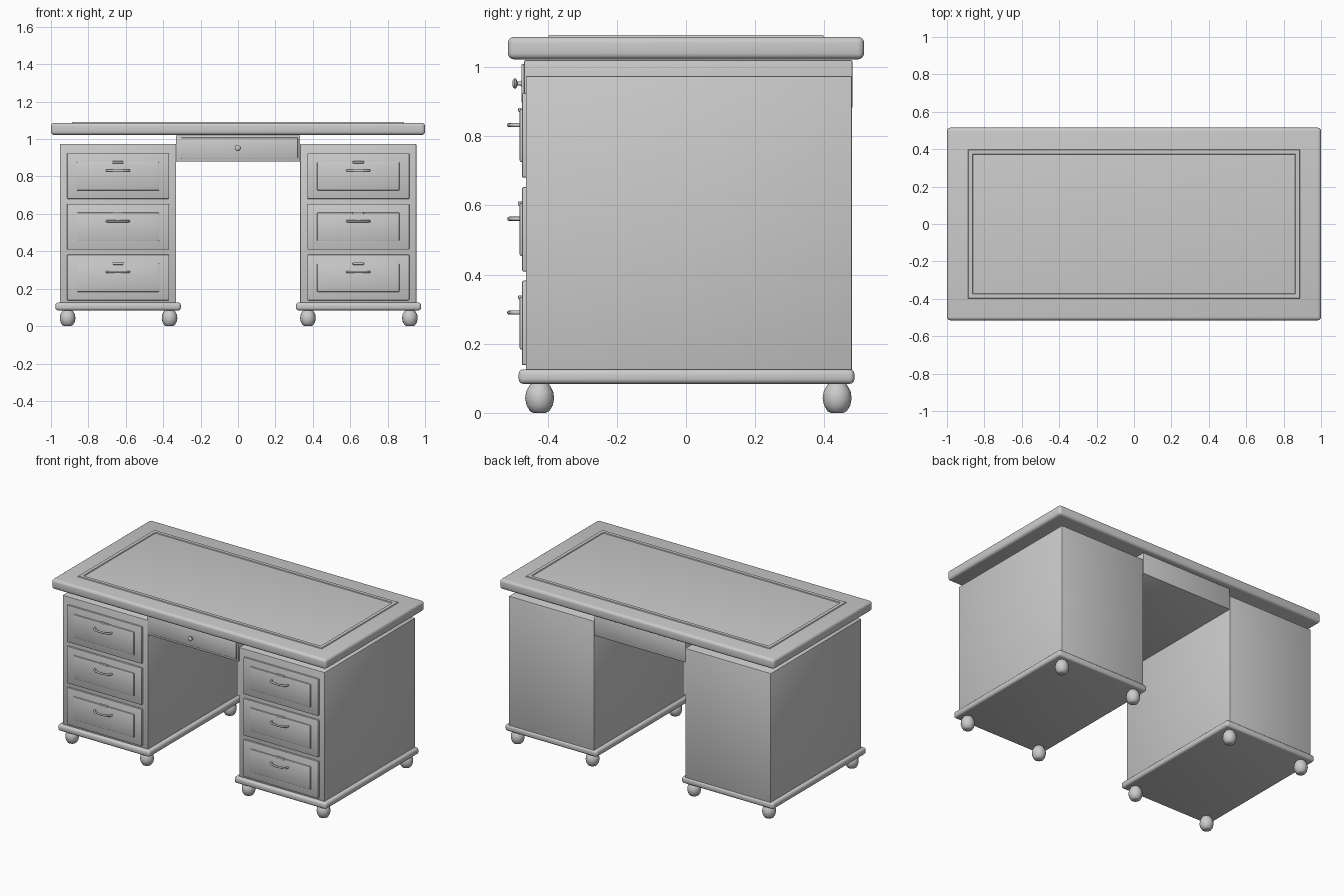
import bpy, bmesh
from math import radians, sin, cos, pi

if "Cube" in bpy.data.objects:
    bpy.data.objects.remove(bpy.data.objects["Cube"])


def smooth(ob, angle=35):
    bpy.ops.object.select_all(action='DESELECT')
    ob.select_set(True)
    bpy.context.view_layer.objects.active = ob
    bpy.ops.object.shade_smooth_by_angle(angle=radians(angle))


def from_bmesh(name, bm):
    bmesh.ops.recalc_face_normals(bm, faces=bm.faces[:])
    me = bpy.data.meshes.new(name)
    bm.to_mesh(me)
    bm.free()
    ob = bpy.data.objects.new(name, me)
    bpy.context.collection.objects.link(ob)
    return ob


def box(name, x, y, z, bevel=0.004, segments=2):
    """Rounded box from (min, max) pairs."""
    bm = bmesh.new()
    bmesh.ops.create_cube(bm, size=1)
    for v in bm.verts:
        for i, (a, b) in enumerate((x, y, z)):
            v.co[i] = a if v.co[i] < 0 else b
    bmesh.ops.bevel(bm, geom=bm.edges[:], offset=bevel, segments=segments,
                    profile=0.5, affect='EDGES')
    ob = from_bmesh(name, bm)
    smooth(ob)
    return ob


def lathe(name, profile, loc, sides=16, rot=(0, 0, 0)):
    """Closed turned part from (radius, height) points."""
    bm = bmesh.new()
    rings = [[bm.verts.new((r * cos(2 * pi * i / sides), r * sin(2 * pi * i / sides), z))
              for i in range(sides)] for r, z in profile]
    for a, b in zip(rings, rings[1:]):
        for i in range(sides):
            j = (i + 1) % sides
            bm.faces.new((a[i], a[j], b[j], b[i]))
    bm.faces.new(rings[0])
    bm.faces.new(rings[-1])
    ob = from_bmesh(name, bm)
    ob.location, ob.rotation_euler = loc, rot
    smooth(ob, 50)
    return ob


def handle(name, x, z):
    """Bow pull curving out from the drawer front."""
    cu = bpy.data.curves.new(name, 'CURVE')
    cu.dimensions = '3D'
    cu.bevel_depth, cu.bevel_resolution, cu.resolution_u = 0.006, 2, 6
    cu.use_fill_caps = True
    pts = [(-0.06, -0.478), (-0.054, -0.499), (-0.03, -0.508),
           (0.03, -0.508), (0.054, -0.499), (0.06, -0.478)]
    sp = cu.splines.new('BEZIER')
    sp.bezier_points.add(len(pts) - 1)
    for p, (px, py) in zip(sp.bezier_points, pts):
        p.co = (x + px, py, z)
        p.handle_left_type = p.handle_right_type = 'AUTO'
    ob = bpy.data.objects.new(name, cu)
    bpy.context.collection.objects.link(ob)


# Desk top slab
box("desk_top", (-1, 1), (-0.515, 0.515), (1.022, 1.087), 0.018, 4)

# Raised border strip on the writing surface
bm = bmesh.new()
loops = []
for hx, hy, z in ((0.89, 0.40, 1.084), (0.886, 0.396, 1.092),
                  (0.864, 0.374, 1.092), (0.86, 0.37, 1.084)):
    loops.append([bm.verts.new((sx * hx, sy * hy, z))
                  for sx, sy in ((-1, -1), (1, -1), (1, 1), (-1, 1))])
for k in range(4):
    a, b = loops[k], loops[(k + 1) % 4]
    for i in range(4):
        j = (i + 1) % 4
        bm.faces.new((a[i], a[j], b[j], b[i]))
from_bmesh("writing_surface_border", bm)

# Centre drawer unit spanning the knee space
box("centre_case", (-0.332, 0.332), (-0.468, 0.481), (0.88, 1.02))
box("centre_drawer_front", (-0.305, 0.32), (-0.476, -0.45), (0.896, 1.008))
lathe("centre_drawer_knob",
      [(0.01, 0), (0.006, 0.005), (0.006, 0.013), (0.014, 0.017),
       (0.015, 0.022), (0.009, 0.027)],
      (-0.002, -0.474, 0.952), 16, (radians(90), 0, 0))

# Turned bun foot profile
foot = [(0.018, 0), (0.028, 0.005), (0.038, 0.022), (0.042, 0.042),
        (0.039, 0.062), (0.029, 0.08), (0.02, 0.09)]

for side, cx in (("left", -0.642), ("right", 0.643)):
    # Pedestal cabinet and its plinth
    box(side + "_pedestal", (cx - 0.311, cx + 0.311), (-0.463, 0.48), (0.12, 0.974))
    box(side + "_plinth", (cx - 0.334, cx + 0.336), (-0.484, 0.487), (0.084, 0.126), 0.014, 3)
    # Feet
    for fx in (cx - 0.269, cx + 0.276):
        for fy in (-0.423, 0.437):
            lathe(side + "_foot", foot, (fx, fy, 0))
    # Three drawers, each with raised panel, escutcheon and pull
    for n in range(3):
        z = 0.26 + 0.271 * n
        box(side + "_drawer_front", (cx - 0.272, cx + 0.273), (-0.474, -0.45),
            (z - 0.122, z + 0.122), 0.004)
        box(side + "_drawer_panel", (cx - 0.22, cx + 0.22), (-0.481, -0.46),
            (z - 0.077, z + 0.076), 0.005)
        box(side + "_drawer_escutcheon", (cx - 0.03, cx + 0.03), (-0.485, -0.47),
            (z + 0.068, z + 0.08), 0.003)
        handle(side + "_drawer_pull", cx, z + 0.03)
